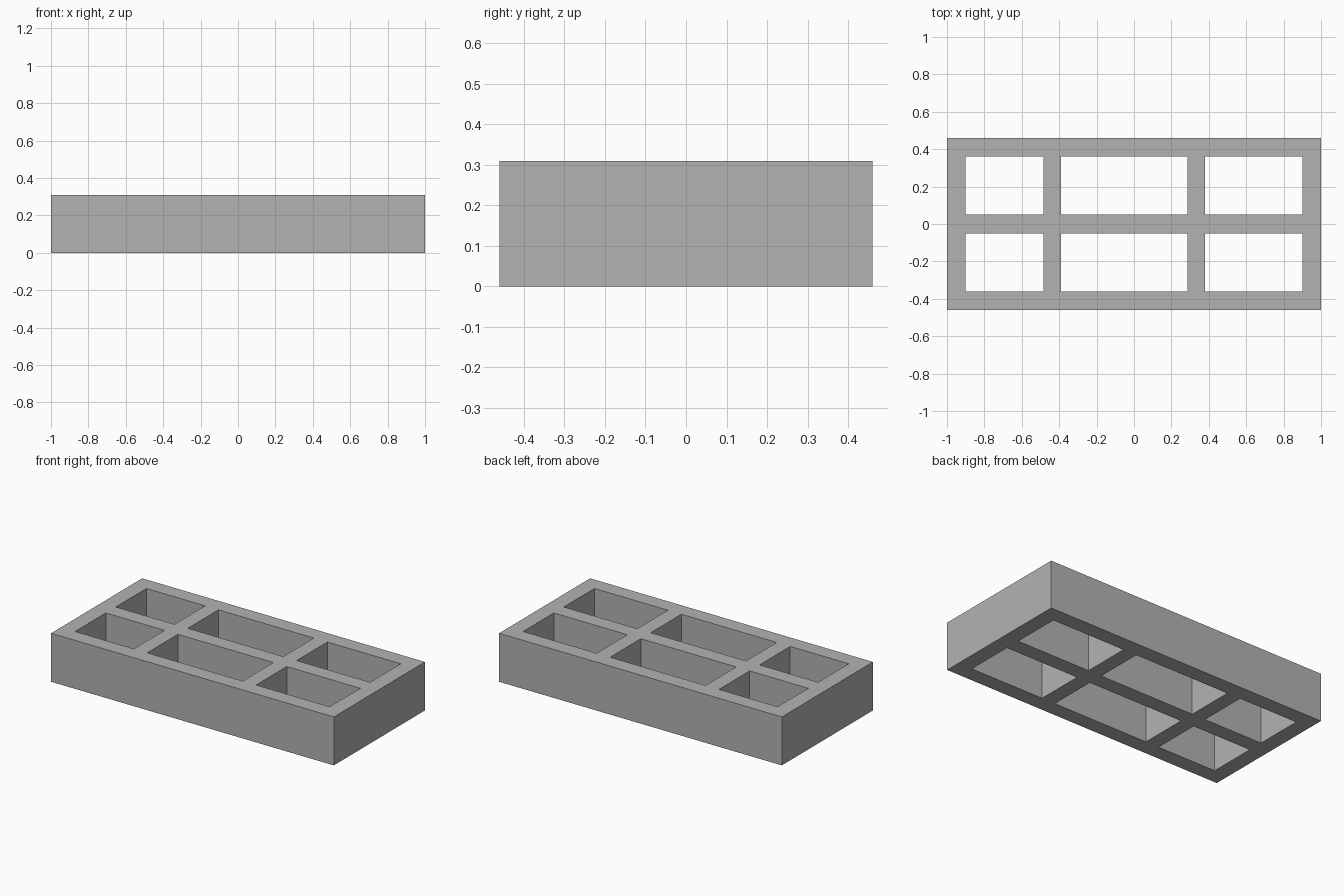
import bpy
import bmesh

cube = bpy.data.objects.get("Cube")
if cube:
    bpy.data.objects.remove(cube, do_unlink=True)

# Grid lines alternate between wall and opening
XS = [-1.0, -0.90, -0.485, -0.39, 0.285, 0.38, 0.90, 1.0]
YS = [-0.46, -0.36, -0.05, 0.05, 0.36, 0.46]
HEIGHT = 0.31

grey = bpy.data.materials.new("concrete_grey")
grey.use_nodes = True
colour = (0.45, 0.45, 0.45, 1.0)
grey.diffuse_color = colour
grey.node_tree.nodes["Principled BSDF"].inputs["Base Color"].default_value = colour

# Flat wall plan with the six openings left out
bm = bmesh.new()
points = [[bm.verts.new((x, y, 0)) for y in YS] for x in XS]
for i in range(len(XS) - 1):
    for j in range(len(YS) - 1):
        if i % 2 and j % 2:
            continue
        bm.faces.new((points[i][j], points[i + 1][j],
                      points[i + 1][j + 1], points[i][j + 1]))

# Raise the plan into a block open at top and bottom
raised = bmesh.ops.extrude_face_region(bm, geom=bm.faces[:], use_keep_orig=True)
top = [v for v in raised["geom"] if isinstance(v, bmesh.types.BMVert)]
bmesh.ops.translate(bm, verts=top, vec=(0, 0, HEIGHT))
bmesh.ops.recalc_face_normals(bm, faces=bm.faces[:])

mesh = bpy.data.meshes.new("hollow_block")
bm.to_mesh(mesh)
bm.free()
mesh.materials.append(grey)
block = bpy.data.objects.new("hollow_block", mesh)
bpy.context.collection.objects.link(block)
